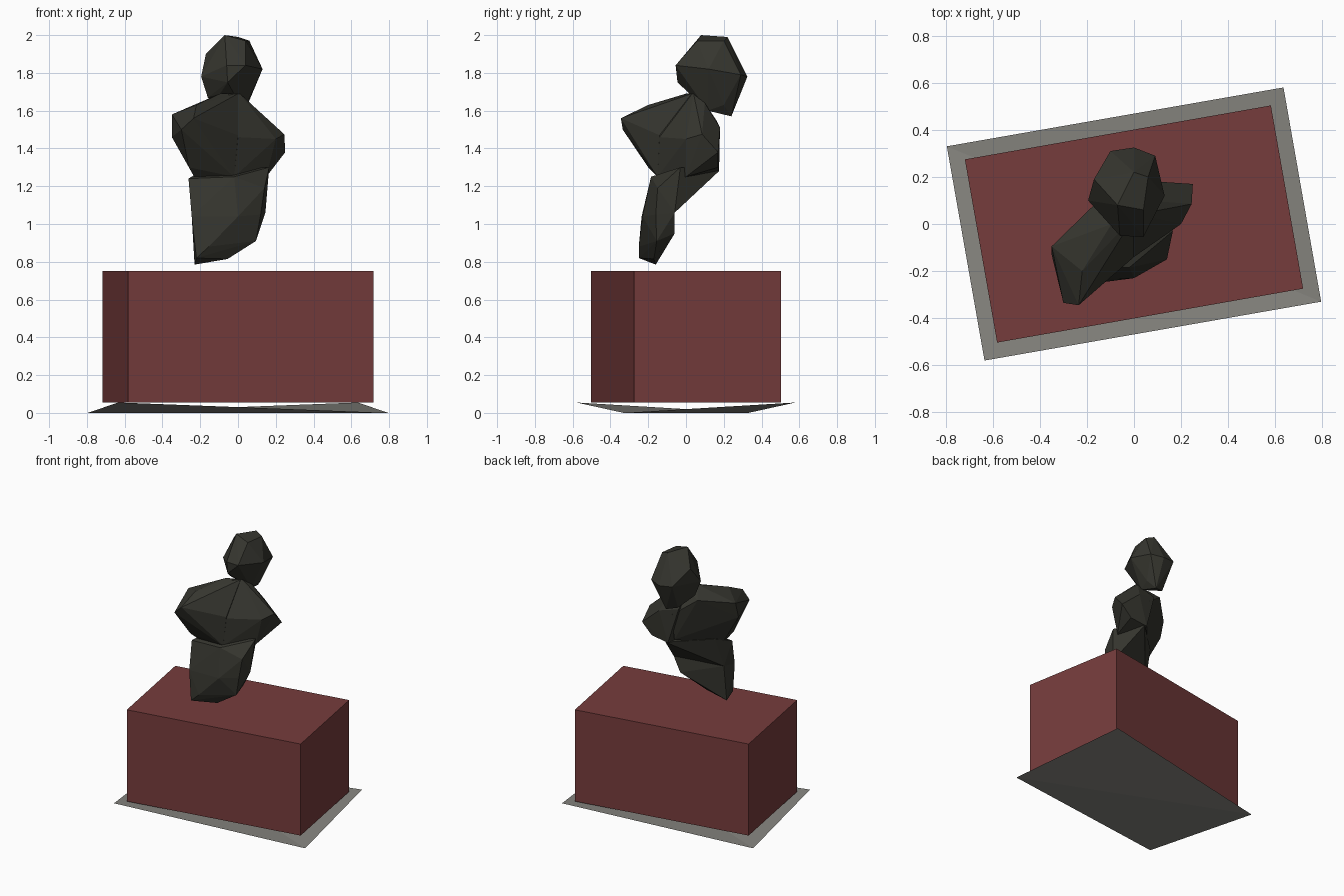
import bpy, bmesh, math


def material(name, rgb):
    m = bpy.data.materials.new(name)
    m.diffuse_color = (*rgb, 1)
    return m


stone = material("dark_stone", (0.036, 0.036, 0.028))
red = material("dull_red", (0.18, 0.045, 0.045))
grey = material("warm_grey", (0.24, 0.235, 0.215))


def finish(name, bm, mat):
    me = bpy.data.meshes.new(name)
    bm.to_mesh(me)
    bm.free()
    me.materials.append(mat)
    ob = bpy.data.objects.new(name, me)
    bpy.context.collection.objects.link(ob)
    return ob


def faceted(name, points):
    """Rough-hewn lump: the flat-faced hull around a few key corners."""
    bm = bmesh.new()
    for p in points:
        bm.verts.new(p)
    res = bmesh.ops.convex_hull(bm, input=bm.verts)
    inner = [v for v in bm.verts if not v.link_faces]
    bmesh.ops.delete(bm, geom=inner, context='VERTS')
    bmesh.ops.recalc_face_normals(bm, faces=bm.faces)
    return finish(name, bm, stone)


# Plinth block, turned ten degrees
bm = bmesh.new()
bmesh.ops.create_cube(bm, size=1)
bmesh.ops.scale(bm, vec=(1.32, 0.79, 0.695), verts=bm.verts)
plinth = finish("plinth", bm, red)
plinth.location.z = 0.4025
plinth.rotation_euler.z = math.radians(10)

# Thin ground sheet, folded along its low diagonal
bm = bmesh.new()
a, b, c, d = [bm.verts.new(p) for p in (
    (-0.795, 0.33, 0), (-0.635, -0.58, 0.055),
    (0.795, -0.33, 0), (0.635, 0.58, 0.055))]
bm.faces.new((a, b, c))
bm.faces.new((a, c, d))
finish("ground_sheet", bm, grey)

# Head
faceted("head", [
    (-0.07, 0.08, 2.0), (0.0, 0.22, 1.99), (0.06, 0.2, 1.97), (0.04, 0.06, 1.97),
    (0.13, 0.12, 1.82), (0.04, -0.055, 1.84), (-0.06, -0.05, 1.84),
    (-0.055, -0.045, 1.75), (-0.195, 0.1, 1.78), (-0.17, 0.19, 1.9),
    (-0.10, 0.31, 1.79), (0.0, 0.325, 1.78), (0.09, 0.29, 1.79),
    (0.0, 0.24, 1.57), (-0.08, 0.21, 1.59), (0.05, 0.2, 1.63),
    (-0.095, 0.04, 1.69), (-0.16, 0.12, 1.67), (0.03, 0.115, 1.6)])

# Forward shoulder and chest
faceted("left_shoulder", [
    (-0.095, 0.0, 1.69), (0.0, 0.03, 1.69), (-0.22, -0.2, 1.63),
    (-0.235, -0.345, 1.56), (-0.30, -0.335, 1.5), (-0.35, -0.095, 1.58),
    (-0.35, -0.13, 1.46), (-0.26, -0.2, 1.3), (-0.215, -0.12, 1.22),
    (-0.02, -0.15, 1.25), (0.0, -0.14, 1.47), (-0.16, 0.09, 1.62),
    (0.0, 0.14, 1.3), (0.0, 0.17, 1.5)])

# Rear shoulder with arm stump
faceted("right_shoulder", [
    (-0.05, 0.0, 1.69), (0.01, 0.04, 1.69), (0.05, 0.1, 1.64), (0.0, -0.14, 1.46),
    (0.2, 0.0, 1.45), (0.245, 0.085, 1.475), (0.25, 0.17, 1.38),
    (0.17, 0.17, 1.3), (0.1, 0.18, 1.51), (0.03, 0.175, 1.28),
    (-0.02, -0.15, 1.25), (0.15, 0.0, 1.25), (-0.05, 0.16, 1.55)])

# Midriff joining chest to hips
faceted("midriff", [
    (-0.262, -0.18, 1.24), (-0.02, -0.185, 1.25), (0.165, -0.03, 1.3),
    (0.14, -0.15, 1.19), (0.05, 0.175, 1.28), (-0.2, -0.06, 1.28),
    (0.145, -0.06, 1.06), (0.12, -0.16, 1.05), (-0.22, -0.14, 1.05),
    (-0.245, -0.235, 1.04), (0.0, -0.23, 1.04)])

# Hips tapering to the broken base
faceted("hips", [
    (0.145, -0.06, 1.06), (0.12, -0.16, 1.05), (-0.22, -0.14, 1.05),
    (-0.245, -0.235, 1.04), (0.0, -0.23, 1.04), (0.095, -0.155, 0.91),
    (0.09, -0.06, 0.95), (-0.055, -0.17, 0.815), (-0.23, -0.16, 0.785),
    (-0.22, -0.25, 0.82), (-0.155, -0.25, 0.88)])
